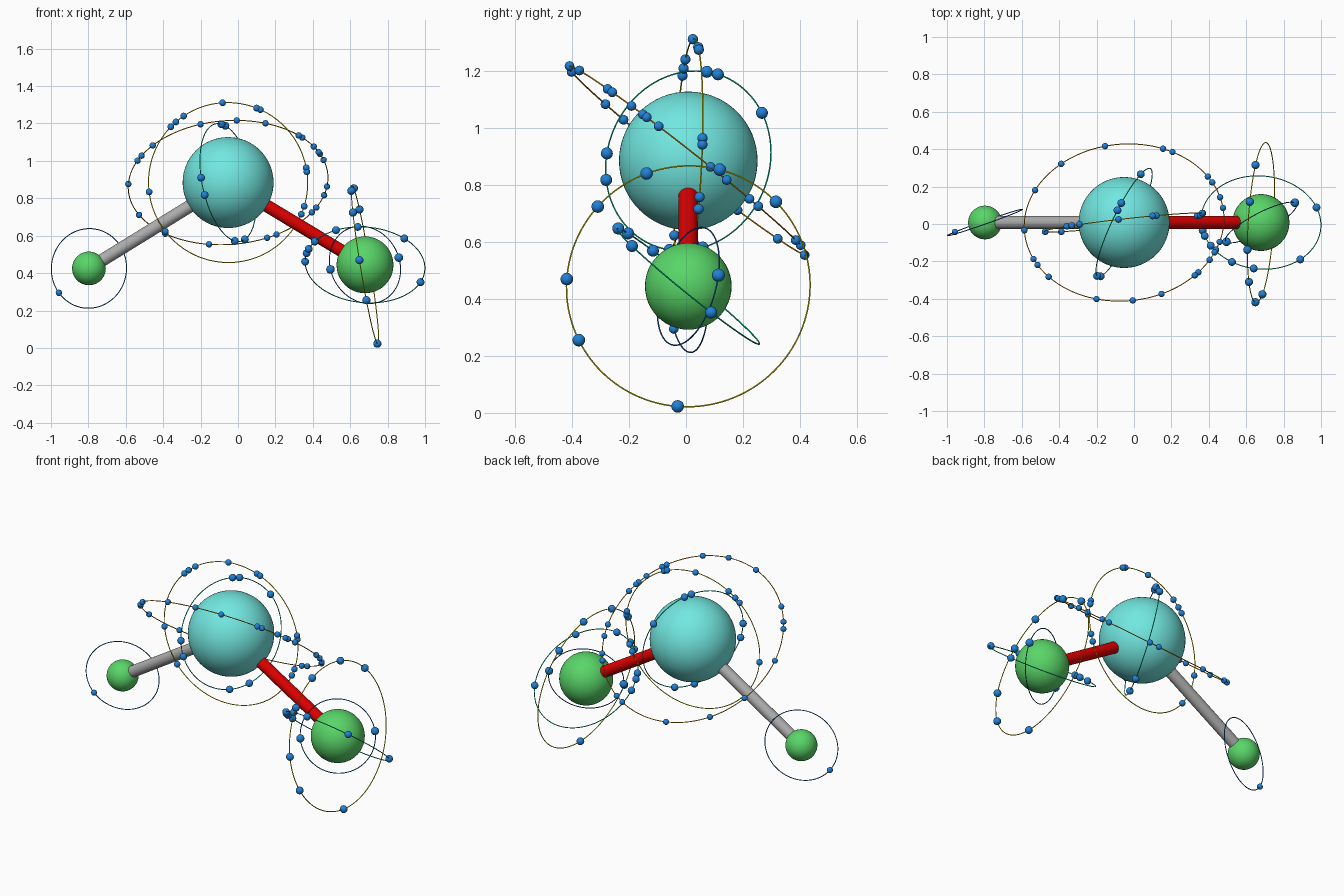
import bpy
import math
from mathutils import Vector

if "Cube" in bpy.data.objects:
    bpy.data.objects.remove(bpy.data.objects["Cube"], do_unlink=True)


def material(name, rgb):
    mat = bpy.data.materials.new(name)
    mat.use_nodes = True
    mat.diffuse_color = (*rgb, 1)
    mat.node_tree.nodes["Principled BSDF"].inputs["Base Color"].default_value = (*rgb, 1)
    return mat


CYAN = material("pale_cyan", (0.17, 0.80, 0.75))
GREEN = material("leaf_green", (0.10, 0.67, 0.14))
RED = material("red", (0.74, 0.0, 0.0))
GREY = material("grey", (0.41, 0.41, 0.41))
BLUE = material("electron_blue", (0.015, 0.22, 0.68))
NAVY = material("ring_blue", (0.012, 0.14, 0.55))
TEAL = material("ring_teal", (0.0, 0.62, 0.34))
OLIVE = material("ring_yellow", (0.86, 0.76, 0.0))
BROWN = material("ring_orange", (0.92, 0.36, 0.003))


def finish(name, mat):
    obj = bpy.context.object
    obj.name = name
    obj.data.materials.append(mat)
    bpy.ops.object.shade_smooth_by_angle()
    return obj


def ball(name, centre, radius, mat, segments=48):
    bpy.ops.mesh.primitive_uv_sphere_add(segments=segments, ring_count=segments // 2,
                                         radius=radius, location=centre)
    finish(name, mat)


def rod(name, start, end, mat):
    axis = end - start
    bpy.ops.mesh.primitive_cylinder_add(vertices=32, radius=0.034, depth=axis.length,
                                        location=(start + end) / 2)
    obj = finish(name, mat)
    obj.rotation_euler = axis.to_track_quat("Z", "Y").to_euler()


def shell(name, centre, normal, radius, mat, start_axis, dot, angles):
    """Thin orbit ring with small balls at the given angles from start_axis."""
    n = Vector(normal).normalized()
    u = Vector(start_axis)
    u = (u - n * u.dot(n)).normalized()
    v = n.cross(u)
    bpy.ops.mesh.primitive_torus_add(major_segments=128, minor_segments=8,
                                     major_radius=radius, minor_radius=0.0026,
                                     location=centre)
    ring = finish(name + "_ring", mat)
    ring.rotation_euler = n.to_track_quat("Z", "Y").to_euler()
    for i, angle in enumerate(angles):
        t = math.radians(angle)
        ball(f"{name}_electron_{i + 1}",
             centre + radius * (math.cos(t) * u + math.sin(t) * v), dot, BLUE, 20)


X, Y = (1, 0, 0), (0, 1, 0)
centre = Vector((-0.053, 0.008, 0.884))
left = Vector((0.679, 0.008, 0.444))
right = Vector((-0.797, 0.008, 0.425))
R1, R2, R3, R4 = 0.213, 0.321, 0.428, 0.535

# Nuclei and bonds
ball("centre_atom", centre, 0.243, CYAN, 64)
ball("left_atom", left, 0.152, GREEN)
ball("right_atom", right, 0.09, GREEN)
rod("left_bond", centre, left, RED)
rod("right_bond", centre, right, GREY)

# Right atom shell
shell("right_inner", right, (0.33, -0.94, -0.04), R1, NAVY, X, 0.017, [217])

# Left atom shells
shell("left_inner", left, (0.45, -0.86, 0.24), R1, NAVY, X, 0.023, [18, 194])
shell("left_middle", left, (-0.07, -0.63, -0.776), R2, TEAL, X, 0.021,
      [147, 119, 97, 167, 180, 160, 49, -22])
shell("left_outer", left, (0.985, -0.06, 0.16), R3, OLIVE, Y, 0.022,
      [176, 206, 265, 138, 110, 44, 75])

# Centre atom shells
shell("centre_inner", centre, (0.886, -0.43, 0.19), R2, TEAL, Y, 0.021,
      [27, 77, 69, 170, 187, -103, -80])
shell("centre_middle", centre, (0.11, -0.99, 0.045), R3, OLIVE, X, 0.018,
      [94, 69, 66, 124, 131, 136, 11, 8, 187, -142, -17, -23])
shell("centre_outer", centre, (0.06, -0.62, -0.785), R4, BROWN, X, 0.017,
      [85, 68, 45, 42, 31, 25, 23, 17, -8, -16, -28, -33,
       106, 139, 150, 155, 177, -129, -101, -67, -61, -153])
